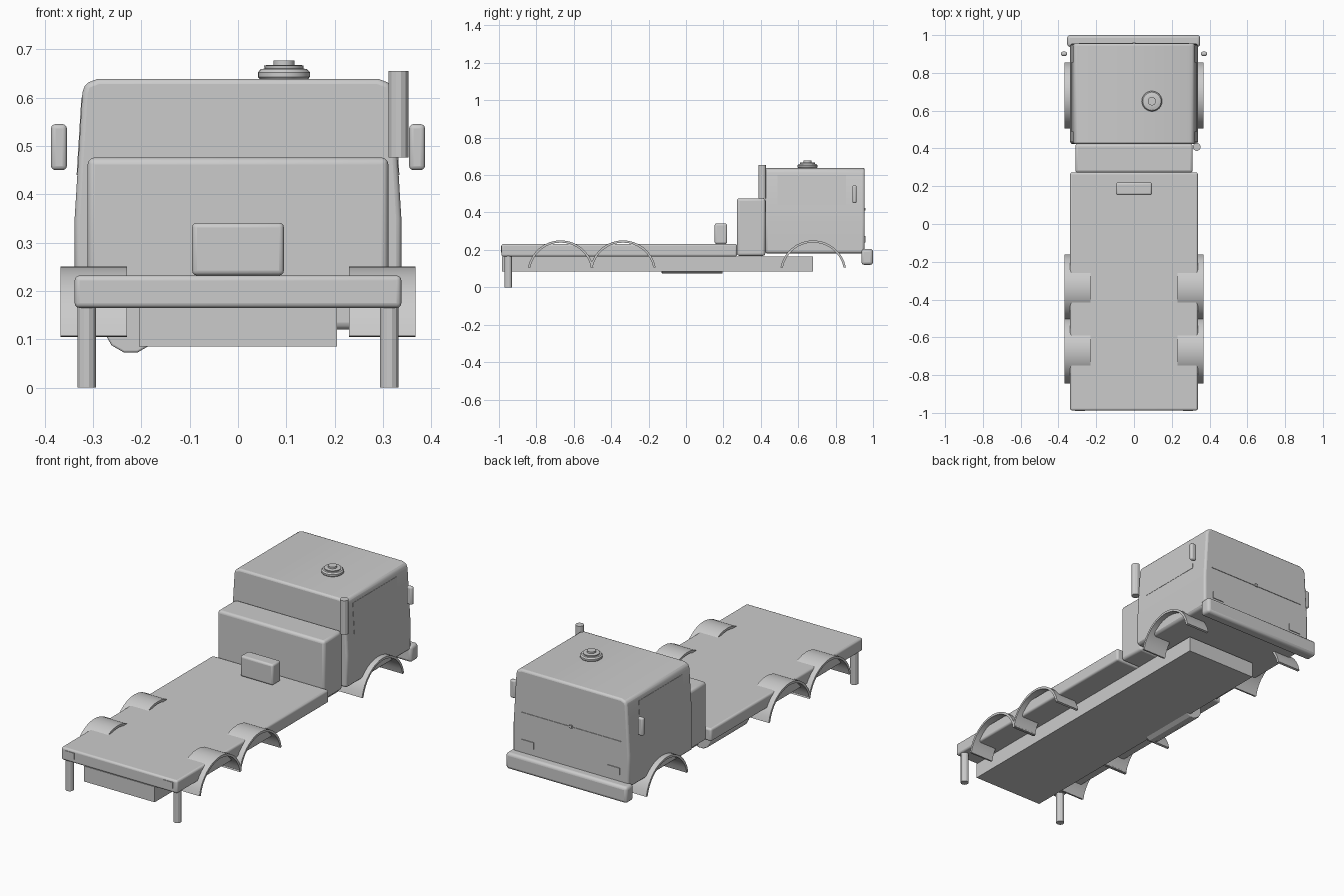
import bpy, bmesh, math

if "Cube" in bpy.data.objects:
    bpy.data.objects.remove(bpy.data.objects["Cube"])


def finish(name, bm, bevel=0.0, segs=3):
    bmesh.ops.recalc_face_normals(bm, faces=bm.faces[:])
    me = bpy.data.meshes.new(name)
    bm.to_mesh(me)
    bm.free()
    ob = bpy.data.objects.new(name, me)
    bpy.context.collection.objects.link(ob)
    bpy.context.view_layer.objects.active = ob
    if bevel:
        m = ob.modifiers.new("bevel", 'BEVEL')
        m.width, m.segments = bevel, segs
        m.limit_method, m.angle_limit = 'ANGLE', math.radians(40)
    for o in bpy.context.selected_objects:
        o.select_set(False)
    ob.select_set(True)
    bpy.ops.object.shade_smooth_by_angle(angle=math.radians(28))
    return ob


def box(name, x, y, z, bevel=0.0):
    bm = bmesh.new()
    bmesh.ops.create_cube(bm, size=1)
    for v in bm.verts:
        v.co = [(r[0] + r[1]) / 2 + c * (r[1] - r[0]) for r, c in zip((x, y, z), v.co)]
    return finish(name, bm, bevel)


def prism(name, pts, axis, lo, hi, bevel=0.0):
    """Extrude a closed outline along axis 'x' (pts = y,z), 'y' (x,z) or 'z' (x,y)."""
    place = {'x': lambda a, b, t: (t, a, b), 'y': lambda a, b, t: (a, t, b),
             'z': lambda a, b, t: (a, b, t)}[axis]
    bm = bmesh.new()
    rings = [[bm.verts.new(place(a, b, t)) for a, b in pts] for t in (lo, hi)]
    bm.faces.new(rings[0])
    bm.faces.new(rings[1])
    n = len(pts)
    for i in range(n):
        j = (i + 1) % n
        bm.faces.new((rings[0][i], rings[0][j], rings[1][j], rings[1][i]))
    return finish(name, bm, bevel)


def circle(cx, cy, r, n, start=0.0):
    return [(cx + r * math.cos(start + 2 * math.pi * i / n),
             cy + r * math.sin(start + 2 * math.pi * i / n)) for i in range(n)]


# chassis, flat bed and body boxes
box("chassis_frame", (-.205, .205), (-.985, .68), (.085, .166))
box("flat_bed", (-.338, .338), (-.987, .273), (.165, .232), .01)
box("rear_cab_box", (-.311, .311), (.272, .424), (.168, .476), .014)
box("equipment_case", (-.095, .095), (.153, .22), (.232, .341), .01)
box("bumper", (-.354, .35), (.938, 1.0), (.12, .205), .015)

# cab with tapered sides and rounded roof
half = [(.33, .18), (.338, .192), (.338, .35), (.322, .61), (.316, .629), (.29, .639)]
prism("cab", half + [(-a, b) for a, b in reversed(half)], 'y', .424, .955, .011)
box("cab_front_trim", (-.29, .29), (.95, .958), (.413, .417))
box("cab_front_latch", (-.008, .008), (.95, .961), (.41, .425))

# fuel tank, exhaust
prism("fuel_tank", circle(-.222, .127, .056, 12, math.radians(15)), 'y', -.13, .195, .004)
prism("exhaust_stack", circle(.332, .408, .021, 12, math.radians(15)), 'z', .476, .655)

# roof hatch as a lathed profile
profile = [(0, .636), (.048, .636), (.054, .643), (.054, .652), (.048, .659), (.04, .66),
           (.041, .666), (.033, .668), (.022, .668), (.022, .677), (0, .677)]
bm = bmesh.new()
vs = [bm.verts.new((.095 + r, .65, z)) for r, z in profile]
es = [bm.edges.new(p) for p in zip(vs, vs[1:])]
bmesh.ops.spin(bm, geom=vs + es, cent=(.095, .65, 0), axis=(0, 0, 1),
               angle=math.tau, steps=24)
bmesh.ops.remove_doubles(bm, verts=bm.verts[:], dist=1e-5)
finish("roof_hatch", bm)

# mirrored details
for s, side in ((-1, "left"), (1, "right")):
    def span(a, b):
        return tuple(sorted((s * a, s * b)))

    box(f"mirror_{side}", span(.354, .387), (.89, .912), (.45, .545), .009)
    box(f"tail_light_{side}", span(.26, .313), (-.99, -.98), (.187, .22))
    box(f"headlight_{side}", span(.215, .285), (.95, .959), (.24, .275))
    prism(f"support_leg_{side}", circle(s * .313, -.95, .02, 12, math.radians(15)),
          'z', 0, .17)

    # side window panel leaning with the cab wall
    win = [(s * (.335 - (z - .35) * .016 / .26 + d), z)
           for d, z in ((0, .44), (.0045, .44), (.0045, .60), (0, .60))]
    prism(f"side_window_{side}", win, 'y', .49, .855)

    # arched mudguards over the three axles
    for i, cy in enumerate((.68, -.337, -.67)):
        arc = [math.radians(11 + 158 * k / 16) for k in range(17)]
        pts = [(cy + .178 * math.cos(a), .073 + .178 * math.sin(a)) for a in arc]
        pts += [(cy + .166 * math.cos(a), .073 + .166 * math.sin(a)) for a in reversed(arc)]
        prism(f"mudguard_{side}_{i + 1}", pts, 'x', *span(.23, .367))
